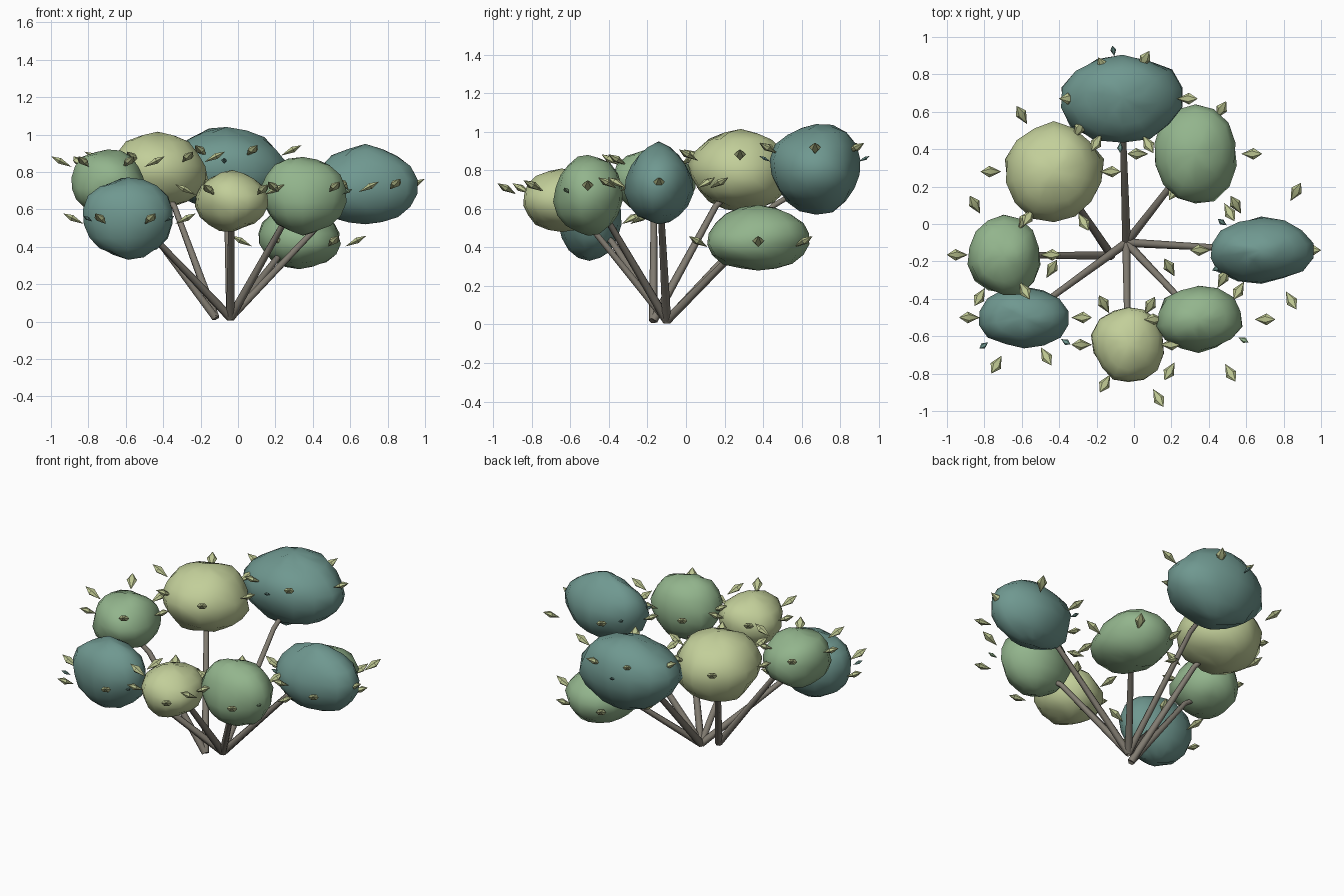
import bpy, bmesh, math, random
from mathutils import Vector, Matrix, noise

random.seed(4)
cube = bpy.data.objects.get("Cube")
if cube:
    bpy.data.objects.remove(cube)


def material(name, rgb):
    m = bpy.data.materials.new(name)
    m.use_nodes = True
    m.diffuse_color = (*rgb, 1)
    m.node_tree.nodes["Principled BSDF"].inputs["Base Color"].default_value = (*rgb, 1)
    return m


TEAL = material("teal foliage", (.16, .315, .28))
GREEN = material("green foliage", (.29, .46, .265))
YELLOW = material("yellow green foliage", (.54, .62, .32))
LEAF = material("olive leaf", (.50, .555, .28))
BARK = material("grey bark", (.22, .20, .165))


def finish(bm, name, mat, angle):
    mesh = bpy.data.meshes.new(name)
    bmesh.ops.recalc_face_normals(bm, faces=bm.faces)
    bm.to_mesh(mesh)
    bm.free()
    mesh.materials.append(mat)
    obj = bpy.data.objects.new(name, mesh)
    bpy.context.collection.objects.link(obj)
    bpy.ops.object.select_all(action='DESELECT')
    obj.select_set(True)
    bpy.context.view_layer.objects.active = obj
    bpy.ops.object.shade_smooth_by_angle(angle=math.radians(angle))


# Lumpy foliage clump with a puckered crown, fitted to its size
def clump(name, centre, radii, mat):
    bm = bmesh.new()
    bmesh.ops.create_uvsphere(bm, u_segments=14, v_segments=9, radius=1)
    for v in bm.verts:
        height = abs(v.co.z)
        lump = noise.noise(v.co * 1.3 + Vector(centre) * 9)
        v.co *= 1 + .12 * lump + random.uniform(-.02, .02)
        if .9 < height < .99:
            v.co.z *= random.uniform(.94, 1.01)
        elif height > .99:
            v.co.z *= 1.02
    for axis in range(3):
        values = [v.co[axis] for v in bm.verts]
        low, high = min(values), max(values)
        for v in bm.verts:
            unit = 2 * (v.co[axis] - low) / (high - low) - 1
            v.co[axis] = centre[axis] + radii[axis] * unit
    finish(bm, name, mat, 50)


# Pointed leaf: a flattened six-sided spindle tilted outward and up
def add_leaf(bm, place, azimuth, length):
    turn = Matrix.Rotation(azimuth, 4, 'Z') @ Matrix.Rotation(math.radians(-27), 4, 'Y')
    frame = Matrix.Translation(place) @ turn
    tail = bm.verts.new(frame @ Vector((-length / 2, 0, 0)))
    tip = bm.verts.new(frame @ Vector((length / 2, 0, 0)))
    ring = []
    for i in range(6):
        a = i * math.tau / 6
        point = Vector((.08, .25 * math.cos(a), .15 * math.sin(a))) * length
        ring.append(bm.verts.new(frame @ point))
    for a, b in zip(ring, ring[1:] + ring[:1]):
        bm.faces.new((tail, a, b))
        bm.faces.new((tip, b, a))


def leaves(name, centre, angles, reaches, length, lift, mat):
    bm = bmesh.new()
    for angle, reach in zip(angles, reaches):
        a = math.radians(angle)
        offset = Vector((reach * math.cos(a), reach * math.sin(a), lift))
        add_leaf(bm, Vector(centre) + offset, a, length)
    finish(bm, name, mat, 30)


# Tapered stem, straight below and bending out into its clump
def stem(name, base, centre):
    base, end = Vector(base), Vector(centre)
    end.z -= .06
    knee = base.lerp(end, .72) + Vector((0, 0, .075))
    curve = bpy.data.curves.new(name, 'CURVE')
    curve.dimensions = '3D'
    curve.bevel_depth = .023
    curve.bevel_resolution = 1
    curve.use_fill_caps = True
    spline = curve.splines.new('POLY')
    spline.points.add(2)
    for point, co, size in zip(spline.points, (base, knee, end), (1, .72, .55)):
        point.co = (*co, 1)
        point.radius = size
    curve.materials.append(BARK)
    bpy.context.collection.objects.link(bpy.data.objects.new(name, curve))


def branch(label, mat, centre, radii, base, reaches, lift, buds=()):
    clump(label + "_foliage", centre, radii, mat)
    stem(label + "_stem", (*base, .02), centre)
    leaves(label + "_leaves", centre, range(0, 360, 60), reaches, .125, lift, LEAF)
    if buds:
        leaves(label + "_buds", centre, buds, [.26] * len(buds), .065, lift / 2, mat)


MIDDLE, SIDE = (-.04, -.10), (-.12, -.17)

# Eight branches around the plant; reaches run anticlockwise from +x
branch("back", TEAL, (-.065, .67, .805), (.325, .235, .235), MIDDLE,
       (.35, .24, .20, .28, .27, .28), .11, (100, 268))
branch("back_right", YELLOW, (-.425, .28, .80), (.265, .27, .215), SIDE,
       (.30, .26, .35, .34, .28, .31), .08)
branch("back_left", GREEN, (.33, .375, .45), (.22, .265, .17), MIDDLE,
       (.30, .27, .26, .31, .23, .36), -.02)
branch("left", TEAL, (.685, -.14, .735), (.275, .18, .215), MIDDLE,
       (.26, .36, .28, .33, .25, .31), .0, (145, 202))
branch("front_left", GREEN, (.35, -.51, .67), (.23, .18, .21), MIDDLE,
       (.35, .25, .32, .24, .32, .33), .05, (-25,))
branch("front", YELLOW, (-.035, -.645, .645), (.195, .20, .165), MIDDLE,
       (.23, .24, .25, .245, .24, .33), .06)
branch("front_right", TEAL, (-.59, -.50, .55), (.24, .165, .22), MIDDLE,
       (.31, .30, .25, .29, .29, .24), .0, (-30, -145))
branch("right", GREEN, (-.695, -.165, .745), (.195, .215, .175), SIDE,
       (.25, .21, .31, .25, .26, .22), .11)
